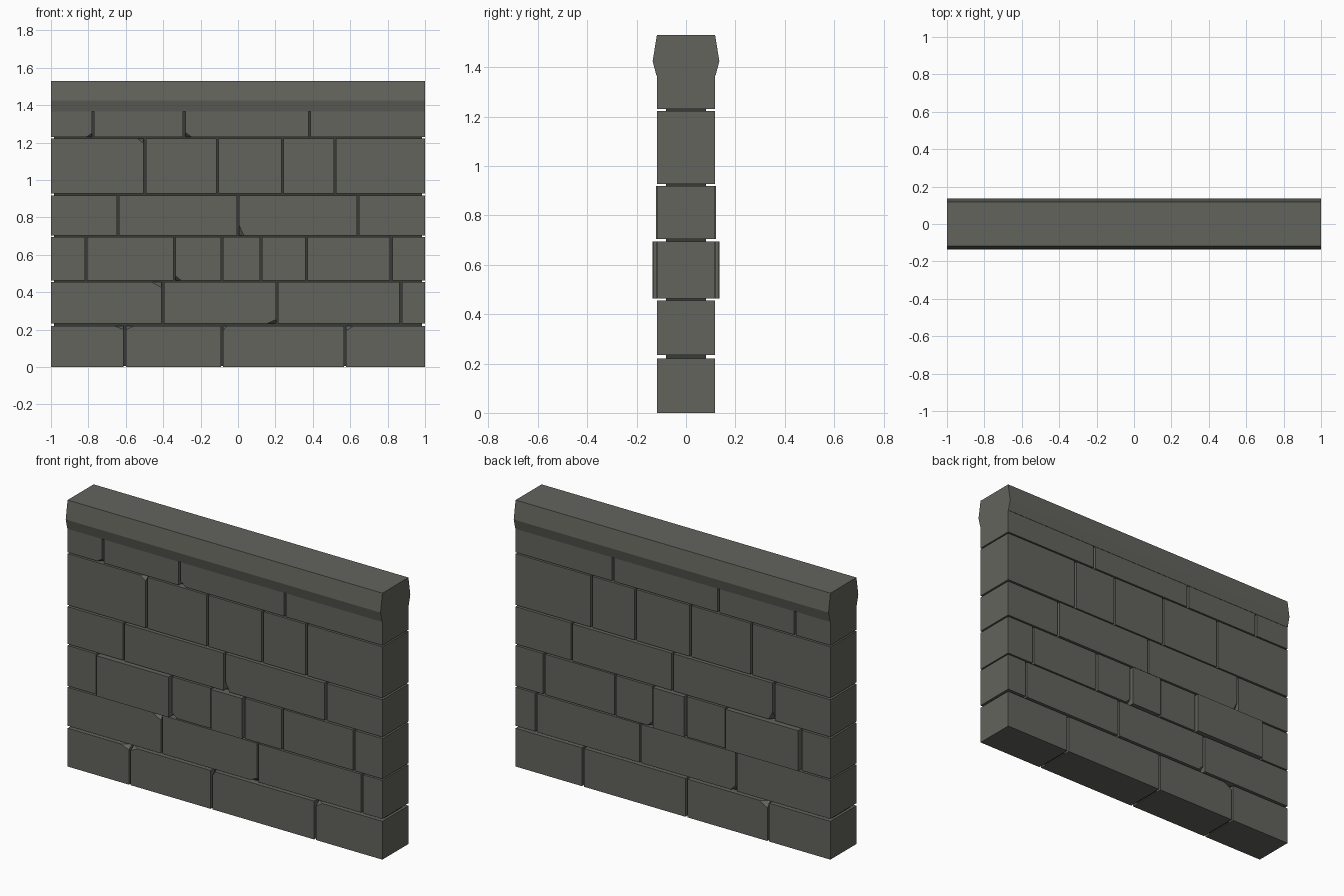
import bpy, bmesh
from mathutils import Vector

if "Cube" in bpy.data.objects:
    bpy.data.objects.remove(bpy.data.objects["Cube"])


def material(name, rgb):
    m = bpy.data.materials.new(name)
    m.diffuse_color = (*rgb, 1)
    m.use_nodes = True
    m.node_tree.nodes["Principled BSDF"].inputs["Base Color"].default_value = m.diffuse_color
    return m


STONE = material("grey stone", (0.125, 0.125, 0.11))
MORTAR = material("dark mortar", (0.042, 0.042, 0.040))


def finish(bm, name, mat):
    bmesh.ops.recalc_face_normals(bm, faces=bm.faces)
    me = bpy.data.meshes.new(name)
    bm.to_mesh(me)
    bm.free()
    me.materials.append(mat)
    ob = bpy.data.objects.new(name, me)
    bpy.context.collection.objects.link(ob)


def box(lo, hi):
    bm = bmesh.new()
    bmesh.ops.create_cube(bm, size=1)
    for v in bm.verts:
        v.co = Vector([(a + b) / 2 + c * (b - a) for a, b, c in zip(lo, hi, v.co)])
    return bm


def chip(bm, corner, sign, size):
    # slice one corner off a block and close the cut
    sx, sy, sz = sign
    no = Vector((sx / size[0], sy / size[1], sz / size[2])).normalized()
    point = Vector(corner) - Vector((sx * size[0], 0, 0))
    res = bmesh.ops.bisect_plane(bm, geom=bm.verts[:] + bm.edges[:] + bm.faces[:],
                                 plane_co=point, plane_no=no, clear_outer=True)
    edges = [e for e in res["geom_cut"] if isinstance(e, bmesh.types.BMEdge)]
    bmesh.ops.contextual_create(bm, geom=edges)


# courses: bottom, top, vertical joints
COURSES = [
    (0.0, 0.22, [-0.605, -0.085, 0.572]),
    (0.234, 0.455, [-0.402, 0.208, 0.87]),
    (0.463, 0.695, [-0.812, -0.34, -0.085, 0.123, 0.366, 0.82]),
    (0.704, 0.918, [-0.642, 0.0, 0.642]),
    (0.928, 1.222, [-0.498, -0.11, 0.238, 0.518]),
    (1.23, 1.372, [-0.775, -0.288, 0.382]),
]
# half depth of the stones that stand proud of the face
PROUD = {(2, 1): 0.135, (2, 3): 0.133, (2, 2): 0.121, (2, 4): 0.121, (3, 1): 0.122,
         (3, 2): 0.122}
# chipped corners: (course, stone) -> corner sign and size
CHIPS = {
    (0, 0): [((1, -1, 1), (0.05, 0.03, 0.02))],
    (0, 1): [((-1, -1, 1), (0.045, 0.03, 0.02)), ((-1, 1, 1), (0.05, 0.03, 0.03))],
    (0, 2): [((-1, -1, 1), (0.02, 0.03, 0.025))],
    (0, 3): [((-1, -1, 1), (0.04, 0.03, 0.025))],
    (1, 0): [((1, -1, 1), (0.055, 0.03, 0.03))],
    (1, 1): [((1, -1, -1), (0.045, 0.03, 0.02)), ((-1, 1, -1), (0.03, 0.03, 0.03))],
    (2, 2): [((-1, -1, -1), (0.03, 0.03, 0.025))],
    (2, 4): [((-1, 1, -1), (0.03, 0.03, 0.03))],
    (3, 1): [((-1, 1, -1), (0.025, 0.03, 0.05))],
    (3, 2): [((-1, -1, -1), (0.025, 0.03, 0.055))],
    (4, 0): [((1, -1, 1), (0.035, 0.03, 0.025))],
    (5, 0): [((1, -1, -1), (0.03, 0.02, 0.02))],
    (5, 2): [((-1, -1, -1), (0.035, 0.03, 0.025))],
}
GAP = 0.006

# stone blocks
for r, (z0, z1, joints) in enumerate(COURSES):
    xs = [-1 - GAP] + joints + [1 + GAP]
    for c, (a, b) in enumerate(zip(xs, xs[1:])):
        d = PROUD.get((r, c), 0.118)
        lo, hi = (a + GAP, -d, z0), (b - GAP, d, z1)
        bm = box(lo, hi)
        for sign, size in CHIPS.get((r, c), []):
            corner = [h if s > 0 else l for l, h, s in zip(lo, hi, sign)]
            chip(bm, corner, sign, size)
        finish(bm, f"stone_{r + 1}_{c + 1}", STONE)

# mortar core behind the joints
finish(box((-0.985, -0.082, 0.005), (0.985, 0.082, 1.4)), "mortar_core", MORTAR)

# coping along the top
profile = [(0.12, 1.366), (0.135, 1.425), (0.118, 1.53)]
ring = profile + [(-y, z) for y, z in reversed(profile)]
bm = bmesh.new()
face = bm.faces.new([bm.verts.new((-1, y, z)) for y, z in ring])
ext = bmesh.ops.extrude_face_region(bm, geom=[face], use_keep_orig=True)
bmesh.ops.translate(bm, vec=(2, 0, 0),
                    verts=[v for v in ext["geom"] if isinstance(v, bmesh.types.BMVert)])
finish(bm, "coping", STONE)
